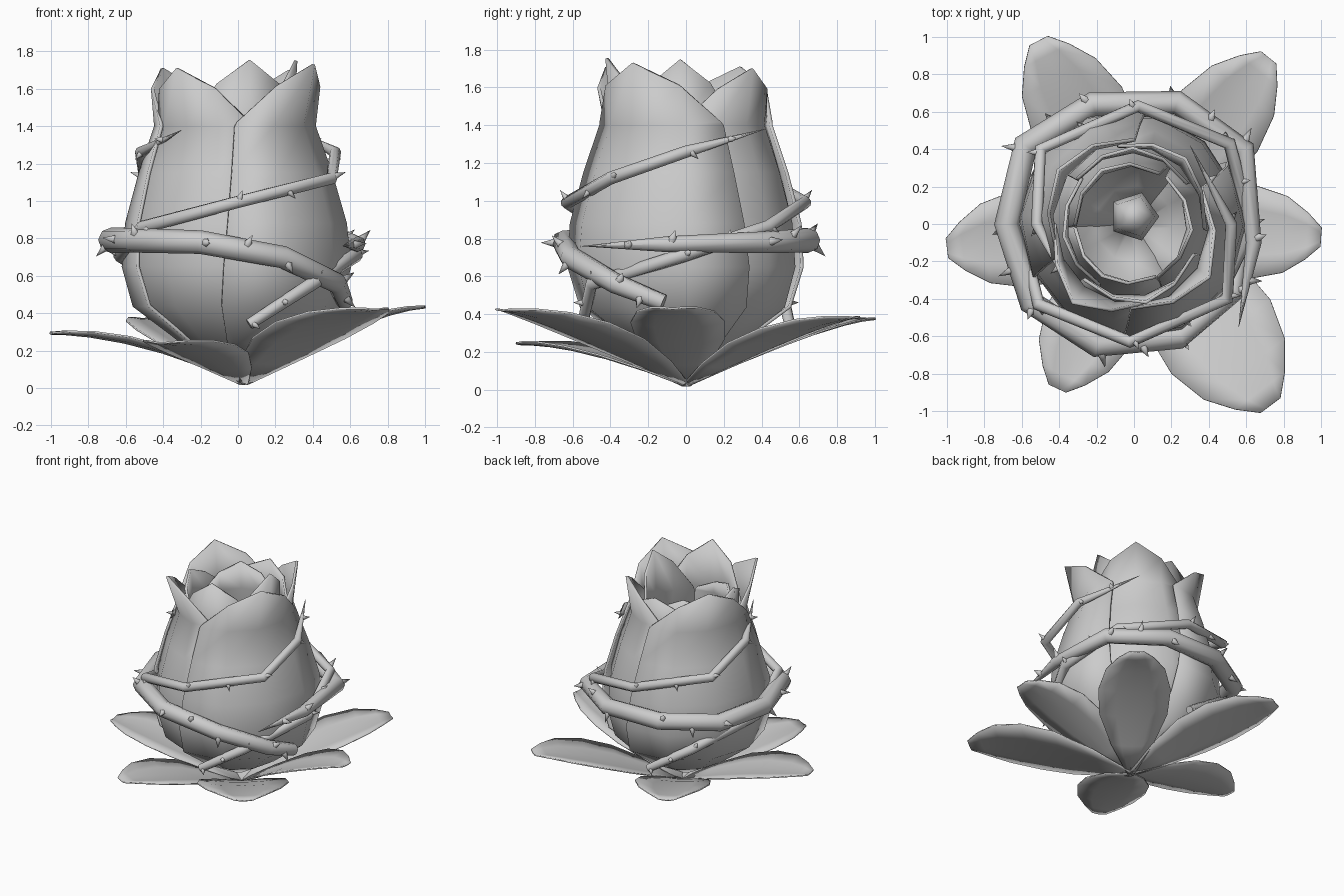
import bpy, bmesh, math
from mathutils import Vector

if "Cube" in bpy.data.objects:
    bpy.data.objects.remove(bpy.data.objects["Cube"])

grey = bpy.data.materials.new("plain_grey")
grey.diffuse_color = (0.6, 0.6, 0.6, 1)
grey.use_nodes = True
grey.node_tree.nodes["Principled BSDF"].inputs["Base Color"].default_value = grey.diffuse_color


def finish(name, bm, thick=0, angle=40):
    me = bpy.data.meshes.new(name)
    bm.to_mesh(me)
    bm.free()
    ob = bpy.data.objects.new(name, me)
    bpy.context.collection.objects.link(ob)
    me.materials.append(grey)
    if thick:
        m = ob.modifiers.new("thickness", 'SOLIDIFY')
        m.thickness, m.offset = thick, 0
    bpy.context.view_layer.objects.active = ob
    ob.select_set(True)
    bpy.ops.object.shade_smooth_by_angle(angle=math.radians(angle))
    ob.select_set(False)
    return ob


def grid(name, rows, thick):
    bm = bmesh.new()
    vs = [[bm.verts.new(p) for p in r] for r in rows]
    for a, b in zip(vs, vs[1:]):
        for i in range(len(a) - 1):
            bm.faces.new((a[i], a[i + 1], b[i + 1], b[i]))
    return finish(name, bm, thick)


# Rose petals: curved patches wrapped around a bud profile (radius, height)
PROFILE = [(0.07, 0.12), (0.3, 0.25), (0.55, 0.44), (0.605, 0.65), (0.585, 0.88),
           (0.51, 1.15), (0.425, 1.40)]


def petal(name, centre, span, scale, tip, lip):
    """lip is the distance of the pointed tip from the axis"""
    n = 4
    rows = []
    for k in range(len(PROFILE) + 1):
        row = []
        for i in range(n + 1):
            u = 2 * i / n - 1
            if k < len(PROFILE):
                r, z = PROFILE[k]
                r *= scale
            else:                       # pointed top edge with shoulders
                edge = 0.42 * scale
                r = edge + (lip - edge) * (1 - abs(u)) ** 1.3
                z = 1.42 + (tip - 1.42) * (1 - abs(u) ** 1.4)
            a = math.radians(centre + u * span / 2 * (1.2 - 0.036 * k))
            lean = -0.02 * k / 7
            row.append((r * math.cos(a) + lean, r * math.sin(a) * (1 + 0.01 * k), z))
        rows.append(row)
    grid(name, rows, 0.018)


petal("outer_petal_front", -32, 118, 1.0, 1.73, 0.50)
petal("outer_petal_back", 145, 118, 1.0, 1.71, 0.47)
petal("tucked_petal_back", 48, 106, 0.94, 1.70, 0.44)
petal("tucked_petal_front", 232, 106, 0.96, 1.71, 0.50)
petal("middle_petal_front", -78, 110, 0.88, 1.755, 0.40)
petal("middle_petal_left", 190, 105, 0.82, 1.62, 0.36)
petal("middle_petal_back", 88, 110, 0.86, 1.62, 0.38)
petal("inner_petal_right", -5, 115, 0.72, 1.75, 0.33)
petal("inner_petal_back", 120, 125, 0.70, 1.6, 0.31)
petal("inner_petal_left", 240, 115, 0.70, 1.52, 0.30)

# Five-sided heart of the bud
bm = bmesh.new()
rings = []
for r, z in ((0.06, 0.5), (0.12, 0.8), (0.135, 1.05), (0.11, 1.2), (0.05, 1.28)):
    rings.append([bm.verts.new((r * math.cos(math.tau * i / 5), 0.04 + r * math.sin(math.tau * i / 5), z))
                  for i in range(5)])
for a, b in zip(rings, rings[1:]):
    for i in range(5):
        j = (i + 1) % 5
        bm.faces.new((a[i], a[j], b[j], b[i]))
bm.faces.new(rings[0][::-1])
bm.faces.new(rings[-1])
finish("bud_heart", bm, angle=80)

# Leaves around the base: tip x, y, z and half width
LEAVES = [(1.0, -0.07, 0.43, 0.25), (0.72, 0.89, 0.38, 0.26), (-0.51, 0.98, 0.37, 0.27),
          (-1.0, -0.13, 0.29, 0.26), (-0.41, -0.88, 0.24, 0.25), (0.73, -0.97, 0.42, 0.33)]
OUTLINE = [(0, 0.1), (0.2, 0.58), (0.42, 0.94), (0.62, 1.0), (0.8, 0.82), (0.92, 0.5), (1, 0.2)]
for n, (tx, ty, tz, w) in enumerate(LEAVES):
    side = Vector((-ty, tx, 0)).normalized()
    bend = 1.45 if tz > 0.35 else 1.8
    rows = []
    for t, f in OUTLINE:
        mid = Vector((0.03, 0, 0.02)).lerp(Vector((tx, ty, tz)), t)
        mid.z = 0.02 + (tz - 0.02) * (1 - (1 - t) ** bend)
        rows.append([mid + side * w * f * u + Vector((0, 0, 0.03 * f * u * u))
                     for u in (-1, -0.5, 0, 0.5, 1)])
    grid(f"leaf_{n}", rows, 0.01)


# Thorny vines: tapered tubes with small cones
def vine(name, pts, thorn):
    cu = bpy.data.curves.new(name, 'CURVE')
    cu.dimensions = '3D'
    cu.bevel_depth, cu.bevel_resolution, cu.use_fill_caps = 1, 2, True
    sp = cu.splines.new('POLY')
    sp.points.add(len(pts) - 1)
    for p, (x, y, z, r) in zip(sp.points, pts):
        p.co, p.radius = (x, y, z, 1), r
    sp.use_smooth = True
    cu.materials.append(grey)
    bpy.context.collection.objects.link(bpy.data.objects.new(name, cu))
    bm = bmesh.new()
    k = 0
    for a, b in zip(pts, pts[1:]):
        for t in (0.05, 0.55):
            p = Vector(a[:3]).lerp(Vector(b[:3]), t)
            r = a[3] + (b[3] - a[3]) * t
            k += 1
            if r < 0.012 or k % 4 == 0:
                continue
            axis = (Vector(b[:3]) - Vector(a[:3])).normalized()
            out = Vector((p.x, p.y, 0)).normalized()
            d = out + Vector((0, 0, (1, -0.9, 0.1)[k % 3]))
            d = (d - axis * d.dot(axis)).normalized()
            s = d.cross(axis)
            base = [bm.verts.new(p + d * r * 0.8 + (axis * math.cos(q) + s * math.sin(q)) * thorn * 0.4)
                    for q in [math.tau * i / 5 for i in range(5)]]
            top = bm.verts.new(p + d * (r + thorn) + axis * thorn * 0.2)
            for i in range(5):
                bm.faces.new((base[i], base[(i + 1) % 5], top))
    bmesh.ops.recalc_face_normals(bm, faces=bm.faces)
    finish(name + "_thorns", bm, angle=80)


CLIMB = [(0.06, -0.55, 0.34, 0.03), (0.4, -0.5, 0.56, 0.036), (0.63, -0.02, 0.71, 0.038),
         (0.51, 0.43, 0.86, 0.036), (0.02, 0.63, 0.99, 0.034), (-0.5, 0.4, 1.12, 0.034),
         (-0.52, 0.0, 1.26, 0.032), (-0.3, -0.42, 1.38, 0.001)]
vine("climbing_vine_front", CLIMB, 0.045)
vine("climbing_vine_back", [(-x, -y, z, r) for x, y, z, r in CLIMB], 0.045)
vine("thick_vine", [(0.56, -0.55, 0.76, 0.001), (0.64, -0.1, 0.77, 0.042), (0.59, 0.4, 0.78, 0.057),
                    (0.23, 0.65, 0.79, 0.064), (-0.22, 0.64, 0.79, 0.067), (-0.58, 0.42, 0.79, 0.068),
                    (-0.68, 0.0, 0.79, 0.068), (-0.55, -0.42, 0.79, 0.066), (-0.2, -0.65, 0.78, 0.063),
                    (0.24, -0.61, 0.7, 0.06), (0.53, -0.37, 0.56, 0.055), (0.57, -0.12, 0.46, 0.045)], 0.06)
